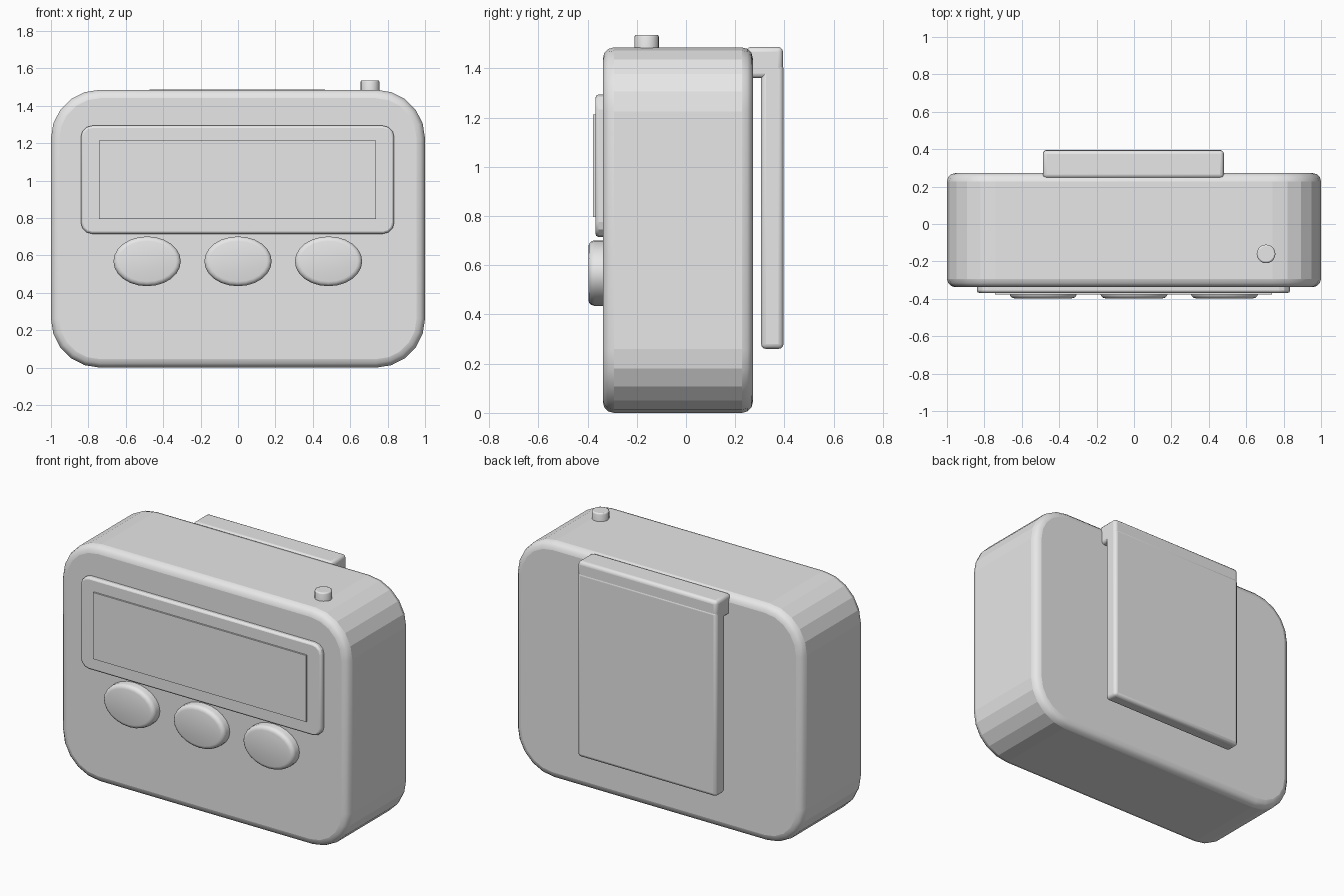
import bpy, bmesh, math
from mathutils import Matrix

if "Cube" in bpy.data.objects:
    bpy.data.objects.remove(bpy.data.objects["Cube"])

grey = bpy.data.materials.new("grey_plastic")
grey.diffuse_color = (0.8, 0.8, 0.8, 1)
grey.use_nodes = True
grey.node_tree.nodes["Principled BSDF"].inputs["Base Color"].default_value = grey.diffuse_color


def finish(name, bm, smooth):
    bmesh.ops.recalc_face_normals(bm, faces=bm.faces)
    bm.normal_update()
    for f in bm.faces:
        f.smooth = smooth(f)
    me = bpy.data.meshes.new(name)
    bm.to_mesh(me)
    bm.free()
    me.materials.append(grey)
    ob = bpy.data.objects.new(name, me)
    bpy.context.collection.objects.link(ob)
    return ob


def slab(name, outline, y0, y1, front=0, back=0, segs=3, smooth=None):
    """Extrude an (x, z) outline from y0 to y1 and round its front and back rims."""
    bm = bmesh.new()
    face = bm.faces.new([bm.verts.new((x, y0, z)) for x, z in outline])
    ext = bmesh.ops.extrude_face_region(bm, geom=[face], use_keep_orig=True)
    verts = [g for g in ext["geom"] if isinstance(g, bmesh.types.BMVert)]
    bmesh.ops.translate(bm, verts=verts, vec=(0, y1 - y0, 0))
    for y, width in ((y0, front), (y1, back)):
        if width:
            rim = [e for e in bm.edges if all(abs(v.co.y - y) < 1e-6 for v in e.verts)]
            bmesh.ops.bevel(bm, geom=rim, offset=width, segments=segs,
                            profile=0.5, affect='EDGES')
    return finish(name, bm, smooth or (lambda f: 0.05 < abs(f.normal.y) < 0.99))


def rounded_rect(x0, x1, z0, z1, r, n):
    pts = []
    corners = ((x1 - r, z1 - r), (x0 + r, z1 - r), (x0 + r, z0 + r), (x1 - r, z0 + r))
    for q, (cx, cz) in enumerate(corners):
        for i in range(n + 1):
            a = math.pi / 2 * (q + i / n)
            pts.append((cx + r * math.cos(a), cz + r * math.sin(a)))
    return pts


def ellipse(cx, cz, rx, rz, n):
    return [(cx + rx * math.cos(2 * math.pi * i / n),
             cz + rz * math.sin(2 * math.pi * i / n)) for i in range(n)]


def box(name, x0, x1, y0, y1, z0, z1, bevel=0):
    bm = bmesh.new()
    bmesh.ops.create_cube(bm, size=1)
    for v in bm.verts:
        v.co = ((x0 + x1) / 2 + v.co.x * (x1 - x0),
                (y0 + y1) / 2 + v.co.y * (y1 - y0),
                (z0 + z1) / 2 + v.co.z * (z1 - z0))
    if bevel:
        bmesh.ops.bevel(bm, geom=bm.edges[:], offset=bevel, segments=3,
                        profile=0.5, affect='EDGES')
    return finish(name, bm, lambda f: max(abs(c) for c in f.normal) < 0.99)


# Case
slab("body", rounded_rect(-1, 1, 0, 1.485, 0.26, 5), -0.338, 0.272, 0.045, 0.045)

# Display
slab("display_bezel", rounded_rect(-0.84, 0.835, 0.715, 1.293, 0.06, 3),
     -0.368, -0.30, 0.012, 0, 2)
box("display_screen", -0.743, 0.738, -0.378, -0.34, 0.795, 1.213)

# Three oval push buttons
for i, x in enumerate((-0.486, 0, 0.484)):
    slab(f"button_{i + 1}", ellipse(x, 0.568, 0.18, 0.133, 24),
         -0.397, -0.30, 0.025, 0, 3, lambda f: f.normal.y < 0.5)

# Top knob
bm = bmesh.new()
bmesh.ops.create_cone(bm, cap_ends=True, segments=20, radius1=0.05, radius2=0.05,
                      depth=0.10, matrix=Matrix.Translation((0.706, -0.16, 1.486)))
rim = [e for e in bm.edges if all(v.co.z > 1.53 for v in e.verts)]
bmesh.ops.bevel(bm, geom=rim, offset=0.008, segments=2, profile=0.5, affect='EDGES')
finish("top_knob", bm, lambda f: abs(f.normal.z) < 0.99)

# Belt clip
box("clip_hinge", -0.487, 0.48, 0.245, 0.394, 1.36, 1.487, 0.02)
box("clip_plate", -0.487, 0.48, 0.305, 0.396, 0.26, 1.42, 0.02)
